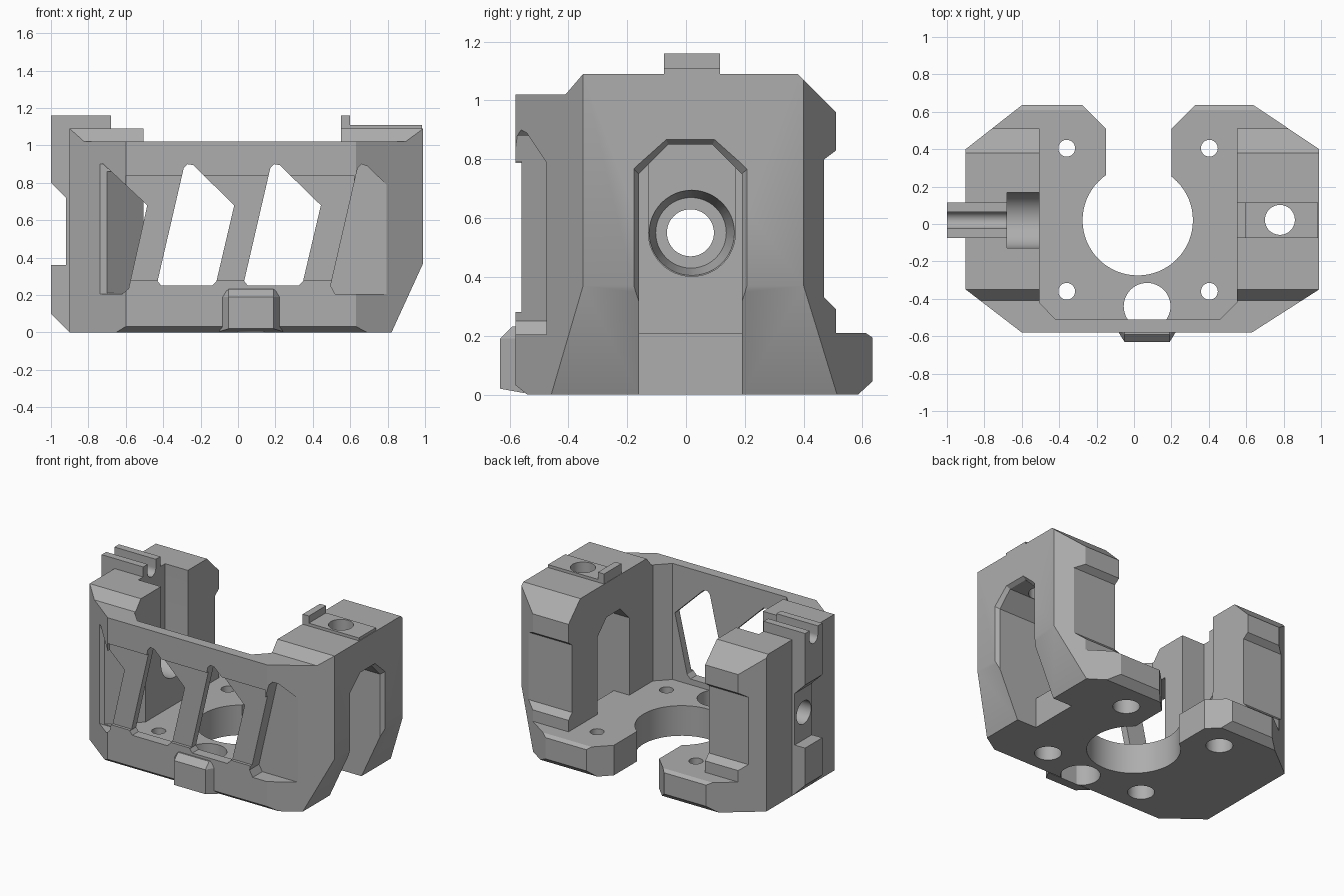
import bpy, bmesh, math

if "Cube" in bpy.data.objects:
    bpy.data.objects.remove(bpy.data.objects["Cube"], do_unlink=True)

grey = bpy.data.materials.new("plain grey")
grey.use_nodes = True
grey.diffuse_color = (0.42, 0.42, 0.42, 1)
grey.node_tree.nodes["Principled BSDF"].inputs["Base Color"].default_value = grey.diffuse_color


def place(axis, a, b, h):
    return {"x": (h, a, b), "y": (a, h, b), "z": (a, b, h)}[axis]


def finish(name, bm):
    bmesh.ops.recalc_face_normals(bm, faces=bm.faces[:])
    mesh = bpy.data.meshes.new(name)
    bm.to_mesh(mesh)
    bm.free()
    mesh.materials.append(grey)
    ob = bpy.data.objects.new(name, mesh)
    bpy.context.collection.objects.link(ob)
    return ob


def prism(name, axis, pts, lo, hi):
    """Closed profile extruded along one axis."""
    bm = bmesh.new()
    ends = [[bm.verts.new(place(axis, a, b, h)) for a, b in pts] for h in (lo, hi)]
    for ring in ends:
        bm.faces.new(ring)
    n = len(pts)
    for i in range(n):
        j = (i + 1) % n
        bm.faces.new((ends[0][i], ends[0][j], ends[1][j], ends[1][i]))
    return finish(name, bm)


def hull(name, pts):
    bm = bmesh.new()
    for p in pts:
        bm.verts.new(p)
    bmesh.ops.convex_hull(bm, input=bm.verts[:])
    return finish(name, bm)


def circle(a, b, r, n=48):
    return [(a + r * math.cos(2 * math.pi * i / n), b + r * math.sin(2 * math.pi * i / n))
            for i in range(n)]


def rect(a0, b0, a1, b1):
    return [(a0, b0), (a1, b0), (a1, b1), (a0, b1)]


def combine(target, tool, operation="DIFFERENCE"):
    mod = target.modifiers.new("join", "BOOLEAN")
    mod.operation, mod.solver, mod.object = operation, "EXACT", tool
    bpy.context.view_layer.objects.active = target
    bpy.ops.object.modifier_apply(modifier=mod.name)
    bpy.data.objects.remove(tool, do_unlink=True)


# Main shell: plan, side and front profiles intersected
plan = [(-0.9, -0.35), (-0.6, -0.58), (0.63, -0.58), (0.99, -0.35),
        (0.99, 0.4), (0.64, 0.635), (-0.6, 0.635), (-0.9, 0.4)]
side = [(-0.54, 0), (-0.59, 0.04), (-0.59, 1.02), (-0.41, 1.02), (-0.35, 1.09),
        (0.38, 1.09), (0.51, 0.96), (0.51, 0.83), (0.47, 0.8), (0.47, 0.33),
        (0.51, 0.29), (0.51, 0.21), (0.61, 0.21), (0.64, 0.19), (0.64, 0.05), (0.585, 0)]
front = [(-0.91, -0.1), (0.775, -0.1), (0.99, 0.37), (1.1, 0.37), (1.1, 1.3), (-0.91, 1.3)]
body = prism("motor_mount_body", "z", plan, -0.05, 1.2)
combine(body, prism("side_cut", "x", side, -1.2, 1.2), "INTERSECT")
combine(body, prism("front_cut", "y", front, -1, 1), "INTERSECT")

# Open interior between the two pillars
cavity = [(-0.505, 0.8), (-0.505, -0.42), (-0.42, -0.51), (0.46, -0.51), (0.55, -0.42), (0.55, 0.8)]
combine(body, prism("cavity", "z", cavity, 0.21, 1.4))

# Round base opening with its flared slot to the back
combine(body, prism("round_opening", "z", circle(0.02, 0.02, 0.295, 64), -0.1, 0.4))
slot = [(-0.15, 0.1), (0.2, 0.1), (0.2, 0.51), (0.35, 0.66), (-0.3, 0.66), (-0.15, 0.51)]
combine(body, prism("back_slot", "z", slot, -0.1, 0.4))

# Screw holes, wider from below, and the front cable hole
for x in (-0.36, 0.403):
    for y in (-0.36, 0.405):
        combine(body, prism("screw_hole", "z", circle(x, y, 0.045, 32), -0.1, 0.4))
        combine(body, prism("screw_seat", "z", circle(x, y, 0.085, 32), -0.1, 0.1))
combine(body, prism("cable_hole", "z", circle(0.07, -0.44, 0.125), -0.1, 0.215))

# Slanted windows in the front wall, with struts set back from the rail
combine(body, prism("strut_recess", "y", rect(-0.6, 0.28, 0.62, 0.84), -0.8, -0.56))
middle = [(-0.29, 0.88), (-0.27, 0.9), (-0.24, 0.895), (-0.02, 0.68), (-0.115, 0.275),
          (-0.14, 0.25), (-0.41, 0.25), (-0.43, 0.275)]
windows = [middle, [(x + 0.463, z) for x, z in middle],
           [(-0.75, 0.9), (-0.72, 0.9), (-0.485, 0.68), (-0.585, 0.235), (-0.62, 0.205), (-0.75, 0.205)],
           [(0.64, 0.88), (0.66, 0.9), (0.69, 0.89), (0.815, 0.77), (0.815, 0.205),
            (0.52, 0.205), (0.495, 0.25)]]
for w in windows:
    combine(body, prism("window", "y", w, -0.8, -0.475))
relief = [(-0.7, -0.51), (-0.42, -0.51), (-0.42, -0.3), (-0.505, -0.3), (-0.7, -0.475)]
combine(body, prism("pillar_relief", "z", relief, 0.21, 0.86))

# Arched passage through the left pillar, with a bevelled outer rim
arch = [(-0.16, -0.1), (-0.16, 0.75), (-0.06, 0.85), (0.09, 0.85), (0.19, 0.75), (0.19, -0.1)]
rim = [(0.015 + (y - 0.015) * 1.12, z + 0.02) for y, z in arch]
combine(body, prism("arch", "x", arch, 0.67, 1.2))
combine(body, prism("arch_inner", "x", [(y, max(z, 0.21)) for y, z in arch], 0.4, 0.7))
combine(body, hull("arch_rim", [(0.965, y, z) for y, z in arch] + [(0.995, y, z) for y, z in rim]))

# Left pillar top: raised pad, stop and vertical hole
pad = [(0.552, 1.0), (0.985, 1.0), (0.985, 1.11), (0.6, 1.11), (0.6, 1.16), (0.552, 1.16)]
combine(body, prism("top_pad", "y", pad, -0.075, 0.115), "UNION")
combine(body, prism("pad_hole", "z", circle(0.78, 0.022, 0.08), 0.7, 1.4))

# Right pillar: outer strip with two hooks, groove, cradle and cross bore
strip = [(-0.85, 0.005), (-0.905, 0.005), (-1, 0.1), (-1, 0.36), (-0.92, 0.36), (-0.92, 0.72),
         (-1, 0.8), (-1, 1.16), (-0.68, 1.16), (-0.68, 1.0), (-0.85, 1.0)]
combine(body, prism("outer_strip", "y", strip, -0.075, 0.115), "UNION")


def channel(y, z, r, top):
    """Round-bottomed slot open upward."""
    arc = [(y + r * math.cos(t), z + r * math.sin(t))
           for t in (math.pi + math.pi * i / 24 for i in range(25))]
    return arc + [(y + r, top), (y - r, top)]


combine(body, prism("wire_groove", "x", channel(0.02, 1.1, 0.045, 1.4), -1.2, -0.6))
combine(body, prism("cradle", "x", channel(0.02, 0.55, 0.148, 1.4), -0.68, -0.4))
combine(body, prism("cross_bore", "x", circle(0.015, 0.55, 0.08), -1.2, -0.5))
combine(body, hull("bore_funnel", [(-0.8, y, z) for y, z in circle(0.017, 0.55, 0.12)]
                   + [(-0.67, y, z) for y, z in circle(0.02, 0.55, 0.147)]))

# Bevelled block on the front of the base
block = [(x, -0.632, z) for x in (-0.05, 0.19) for z in (0.02, 0.19)]
block += [(x, -0.55, z) for x in (-0.1, 0.24) for z in (0.005, 0.19)]
block += [(x, y, z) for x in (-0.05, 0.19) for y, z in ((-0.59, 0.232), (-0.55, 0.232))]
combine(body, hull("front_block", block), "UNION")

# Keep one material and crisp edges
body.data.materials.clear()
body.data.materials.append(grey)
bpy.ops.object.select_all(action="DESELECT")
body.select_set(True)
bpy.context.view_layer.objects.active = body
bpy.ops.object.shade_smooth_by_angle(angle=math.radians(25))
